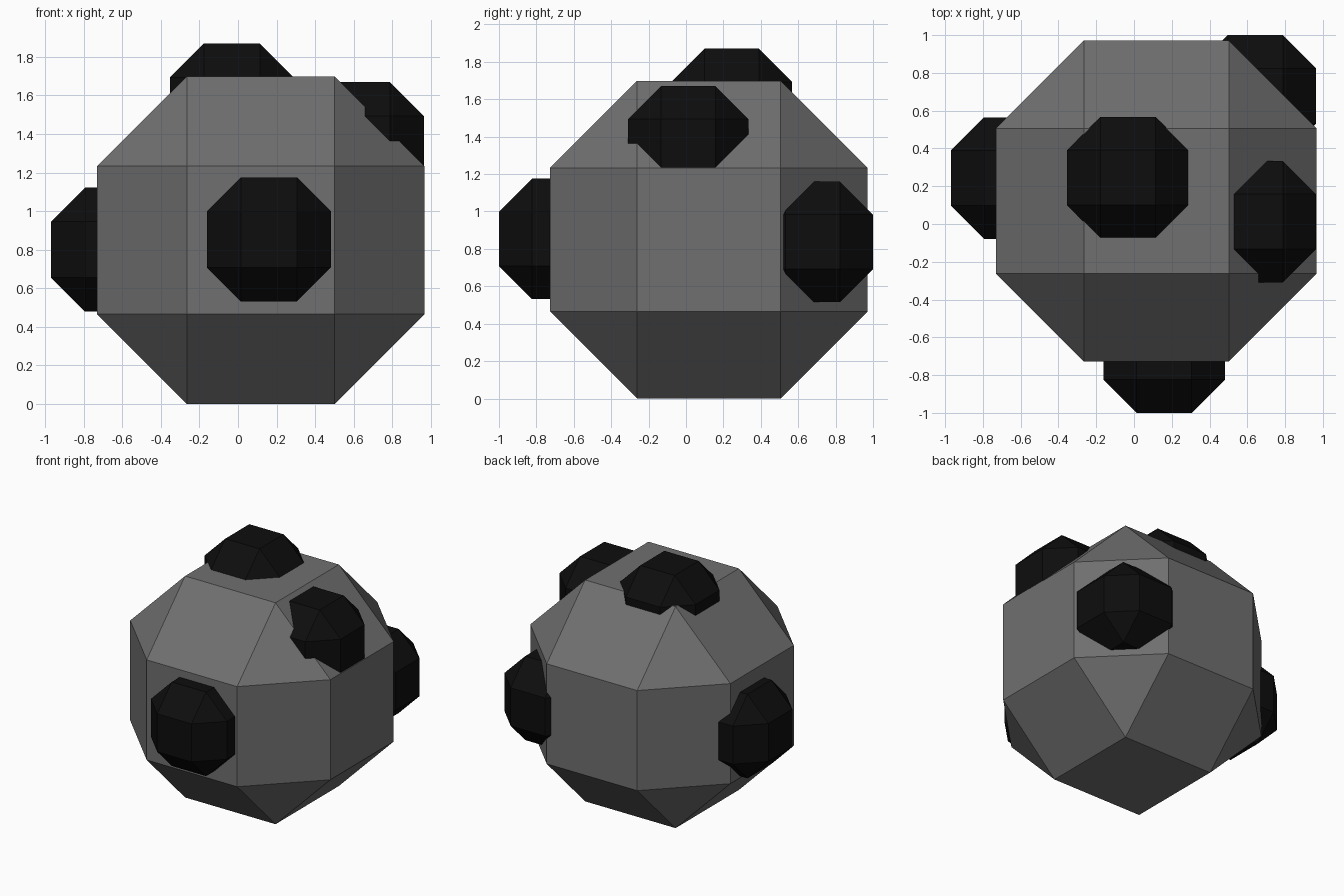
import bpy, bmesh

if "Cube" in bpy.data.objects:
    bpy.data.objects.remove(bpy.data.objects["Cube"])

INNER = 0.452  # half width of a square face relative to the half size


def material(name, grey):
    mat = bpy.data.materials.new(name)
    mat.diffuse_color = (grey, grey, grey, 1)
    mat.use_nodes = True
    mat.node_tree.nodes["Principled BSDF"].inputs["Base Color"].default_value = mat.diffuse_color
    return mat


def bevelled_ball(name, centre, half, mat):
    """Cube bevelled to 26 flat faces."""
    bm = bmesh.new()
    bmesh.ops.create_cube(bm, size=2 * half)
    bmesh.ops.bevel(bm, geom=bm.edges[:], offset=half * (1 - INNER),
                    offset_type='OFFSET', segments=1, affect='EDGES')
    mesh = bpy.data.meshes.new(name)
    bm.to_mesh(mesh)
    bm.free()
    mesh.materials.append(mat)
    obj = bpy.data.objects.new(name, mesh)
    obj.location = centre
    bpy.context.collection.objects.link(obj)
    return obj


dark_grey = material("dark_grey", 0.16)
black = material("black", 0.004)

# Main body
bevelled_ball("body", (0.118, 0.122, 0.849), 0.849, dark_grey)

# Half-sunk black lumps
lumps = {
    "front_lump": (0.16, -0.678, 0.853),
    "left_lump": (-0.648, 0.243, 0.80),
    "top_lump": (-0.032, 0.245, 1.548),
    "upper_right_lump": (0.642, 0.012, 1.348),
    "back_right_lump": (0.642, 0.678, 0.837),
}
for name, centre in lumps.items():
    bevelled_ball(name, centre, 0.322, black)
